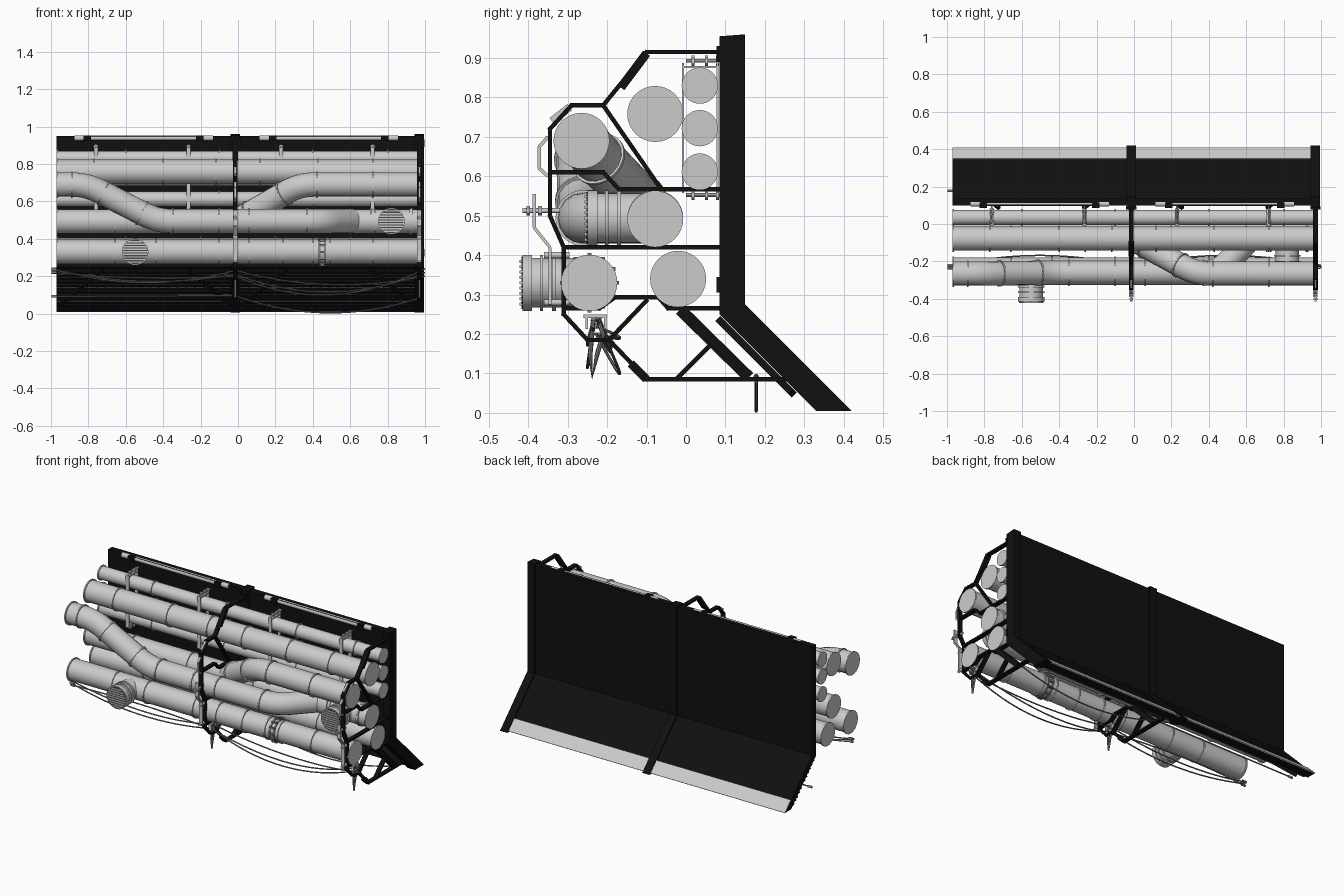
import bpy, bmesh, math
from mathutils import Vector, Matrix

if "Cube" in bpy.data.objects:
    bpy.data.objects.remove(bpy.data.objects["Cube"])

V = Vector


def material(name, v):
    m = bpy.data.materials.new(name)
    m.diffuse_color = (v, v, v, 1)
    m.use_nodes = True
    m.node_tree.nodes["Principled BSDF"].inputs["Base Color"].default_value = m.diffuse_color
    return m


BLACK = material("black_paint", 0.005)
DARK = material("dark_grating", 0.06)
MID = material("cable_grey", 0.22)


def finish(name, bm, mat=None):
    me = bpy.data.meshes.new(name)
    bmesh.ops.recalc_face_normals(bm, faces=bm.faces[:])
    bm.to_mesh(me)
    bm.free()
    ob = bpy.data.objects.new(name, me)
    bpy.context.collection.objects.link(ob)
    if mat:
        me.materials.append(mat)
    return ob


def axes(p, q):
    p, q = V(p), V(q)
    z = (q - p).normalized()
    ref = V((1, 0, 0)) if abs(z.x) < 0.95 else V((0, 1, 0))
    x = (ref - z * ref.dot(z)).normalized()
    m = Matrix((x, z.cross(x), z)).transposed().to_4x4()
    return Matrix.Translation((p + q) / 2) @ m, (q - p).length


def beam(bm, p, q, wide, thick):
    m, l = axes(p, q)
    bmesh.ops.create_cube(bm, size=1, matrix=m @ Matrix.Diagonal((wide, thick, l, 1)))


def box(bm, c, s):
    bmesh.ops.create_cube(bm, size=1, matrix=Matrix.Translation(c) @ Matrix.Diagonal((*s, 1)))


def cyl(bm, p, q, r, n=32):
    m, l = axes(p, q)
    bmesh.ops.create_cone(bm, cap_ends=True, segments=n, radius1=r, radius2=r, depth=l, matrix=m)


def prism(bm, prof, x0, x1):
    a = [bm.verts.new((x0, y, z)) for y, z in prof]
    b = [bm.verts.new((x1, y, z)) for y, z in prof]
    bm.faces.new(a)
    bm.faces.new(b[::-1])
    for i in range(len(a)):
        j = (i + 1) % len(a)
        bm.faces.new((a[i], a[j], b[j], b[i]))


def rounded(pts, cut, n=7):
    # replace each inner corner with a smooth bend
    pts = [V(p) for p in pts]
    out = [pts[0]]
    for a, b, c in zip(pts, pts[1:], pts[2:]):
        s, e = b + (a - b).normalized() * cut, b + (c - b).normalized() * cut
        out += [s * (1 - t) ** 2 + b * 2 * t * (1 - t) + e * t * t for t in [i / n for i in range(n + 1)]]
    return out + [pts[-1]]


def tube(name, pts, r, mat=None, res=6):
    cu = bpy.data.curves.new(name, 'CURVE')
    cu.dimensions = '3D'
    cu.bevel_depth, cu.bevel_resolution, cu.use_fill_caps = r, res, True
    sp = cu.splines.new('POLY')
    sp.points.add(len(pts) - 1)
    for k, p in zip(sp.points, pts):
        k.co = (*p, 1)
    ob = bpy.data.objects.new(name, cu)
    bpy.context.collection.objects.link(ob)
    if mat:
        cu.materials.append(mat)
    bpy.ops.object.select_all(action='DESELECT')
    ob.select_set(True)
    bpy.context.view_layer.objects.active = ob
    bpy.ops.object.convert(target='MESH')


FRAMES = (-0.015, 0.97)
X0, X1 = -0.97, 0.985

# back wall with sloped skirt
bm = bmesh.new()
prism(bm, [(0.1, 0.95), (0.14, 0.95), (0.14, 0.27), (0.4, 0.01), (0.345, 0.01), (0.1, 0.25)], X0, 0.96)
finish("back_wall", bm, BLACK)
bm = bmesh.new()
prism(bm, [(0.345, 0.067), (0.349, 0.071), (0.408, 0.012), (0.404, 0.008)], X0, 0.945)
finish("skirt_edge_strip", bm)

# skirt grating on the inner slope
bm = bmesh.new()
for i in range(12):
    z = 0.03 + i * 0.018
    box(bm, (-0.005, 0.347 - z, z), (1.93, 0.012, 0.006))
for i in range(40):
    x = X0 + 0.02 + i * 0.048
    beam(bm, (x, 0.322, 0.025), (x, 0.107, 0.24), 0.005, 0.01)
finish("skirt_grating", bm, DARK)

# diagonal skirt braces
bm = bmesh.new()
for a, b in ((-0.95, -0.72), (-0.04, -0.27), (0.02, 0.26), (0.94, 0.71)):
    beam(bm, (a, 0.27, 0.05), (b, 0.085, 0.235), 0.018, 0.018)
finish("skirt_braces", bm, BLACK)

# posts and pipe-carrying frames
OUTER = [(0.09, 0.915), (-0.1, 0.915), (-0.21, 0.78), (-0.29, 0.78), (-0.345, 0.72), (-0.345, 0.5),
         (-0.31, 0.42), (-0.31, 0.25), (-0.25, 0.185), (-0.195, 0.185), (-0.1, 0.085), (0.28, 0.085)]
INNER = [[(-0.21, 0.78), (-0.065, 0.57)],
         [(-0.345, 0.61), (-0.21, 0.61), (-0.17, 0.567), (0.09, 0.567)],
         [(-0.31, 0.42), (0.09, 0.42)],
         [(-0.195, 0.185), (-0.1, 0.285)],
         [(-0.31, 0.265), (-0.22, 0.265), (-0.18, 0.293), (-0.07, 0.293), (-0.045, 0.265), (0.09, 0.265)],
         [(-0.02, 0.09), (0.07, 0.18)]]
for i, fx in enumerate(FRAMES):
    bm = bmesh.new()
    prism(bm, [(0.085, 0.955), (0.15, 0.96), (0.15, 0.275), (0.42, 0.005), (0.33, 0.005), (0.085, 0.25)],
          fx - 0.025, fx + 0.025)
    for z in (0.91, 0.325):
        box(bm, (fx, 0.085, z), (0.055, 0.015, 0.04))
    finish(f"post_{i}", bm, BLACK)
    bm = bmesh.new()
    for line in [OUTER] + INNER:
        for a, b in zip(line, line[1:]):
            d = (V(b) - V(a)).normalized() * 0.004
            a, b = V(a) - d, V(b) + d
            beam(bm, (fx, *a), (fx, *b), 0.026, 0.011)
    for a, b, t in (((-0.1, 0.912), (-0.165, 0.825), 0.022), ((-0.14, 0.125), (-0.1, 0.085), 0.022),
                    ((-0.015, 0.262), (0.16, 0.09), 0.03)):
        beam(bm, (fx, *a), (fx, *b), 0.028, t)
    finish(f"pipe_frame_{i}", bm, BLACK)

    # front lever bracket, slotted handle and cable hook
    bm = bmesh.new()
    lev = [(-0.385, 0.555), (-0.385, 0.47), (-0.345, 0.42), (-0.345, 0.275)]
    for a, b in zip(lev, lev[1:]):
        beam(bm, (fx, *a), (fx, *b), 0.024, 0.008)
    cyl(bm, (fx, -0.415, 0.513), (fx, -0.32, 0.513), 0.006, 12)
    for y in (-0.4, -0.37):
        cyl(bm, (fx, y - 0.005, 0.513), (fx, y + 0.005, 0.513), 0.012, 6)
    for z in (0.4, 0.28):
        cyl(bm, (fx, -0.36, z), (fx, -0.295, z), 0.008, 12)
    slot = [(-0.35, 0.7), (-0.372, 0.675), (-0.372, 0.62), (-0.35, 0.6)]
    for a, b in zip(slot, slot[1:]):
        beam(bm, (fx, *a), (fx, *b), 0.012, 0.009)
    beam(bm, (fx, -0.34, 0.74), (fx, -0.295, 0.775), 0.012, 0.02)
    box(bm, (fx, -0.23, 0.245), (0.02, 0.06, 0.008))
    for y in (-0.252, -0.205):
        box(bm, (fx, y, 0.23), (0.02, 0.006, 0.035))
    finish(f"frame_bracket_{i}", bm)
    hook = [(-0.225, 0.24), (-0.21, 0.2), (-0.225, 0.15), (-0.238, 0.09), (-0.243, 0.15), (-0.235, 0.235)]
    tube(f"cable_hook_{i}", [(fx, y, z) for y, z in hook], 0.006, MID, 2)

# straight pipes: name, y, z, radius, flange positions
STRAIGHT = [("upper_pipe", -0.078, 0.758, 0.065, (-0.77, -0.4, -0.12, 0.12, 0.43, 0.72)),
            ("rear_middle_pipe", -0.078, 0.492, 0.065, (-0.66, -0.26, 0.2, 0.6, 0.73, 0.92)),
            ("front_lower_pipe", -0.245, 0.33, 0.065, (-0.66, -0.44, -0.1, 0.06, 0.24, 0.4, 0.49, 0.72)),
            ("rear_lower_pipe", -0.02, 0.34, 0.065, (-0.6, -0.2, 0.2, 0.6)),
            ("small_pipe_top", 0.035, 0.83, 0.04, (-0.6, -0.1, 0.4, 0.8)),
            ("small_pipe_mid", 0.035, 0.722, 0.04, (-0.6, -0.1, 0.4, 0.8)),
            ("small_pipe_low", 0.035, 0.612, 0.04, (-0.6, -0.1, 0.4, 0.8))]
for name, y, z, r, rings in STRAIGHT:
    bm = bmesh.new()
    cyl(bm, (X0, y, z), (X1, y, z), r)
    for x in (X0 + 0.004, *rings, X1 - 0.004):
        cyl(bm, (x - 0.004, y, z), (x + 0.004, y, z), r + 0.006)
    finish(name, bm)

# bent pipes
LEFT = [(X0, -0.265, 0.69), (-0.81, -0.265, 0.69), (-0.43, -0.26, 0.494), (0.45, -0.26, 0.494), (0.62, -0.078, 0.494)]
RIGHT = [(X1, -0.265, 0.69), (0.33, -0.265, 0.69), (-0.01, -0.078, 0.494)]
tube("front_bent_pipe", rounded(LEFT, 0.08), 0.065)
tube("upper_branch_pipe", rounded(RIGHT, 0.08), 0.065)
bm = bmesh.new()
for x, y, z in ((X0 + 0.004, -0.265, 0.69), (-0.89, -0.265, 0.69), (-0.35, -0.26, 0.494), (-0.1, -0.26, 0.494),
                (0.06, -0.26, 0.494), (0.37, -0.26, 0.494), (0.42, -0.265, 0.69), (0.72, -0.265, 0.69),
                (X1 - 0.004, -0.265, 0.69)):
    cyl(bm, (x - 0.004, y, z), (x + 0.004, y, z), 0.071)
for path in (LEFT, RIGHT):
    a, b = V(path[1]), V(path[2])
    for t in (0.24, 0.78):
        p, d = a.lerp(b, t), (b - a).normalized() * 0.004
        cyl(bm, p - d, p + d, 0.071)
finish("bent_pipe_flanges", bm)

# clamp coupling on the lower pipe
bm = bmesh.new()
for x in (0.435, 0.465):
    cyl(bm, (x - 0.006, -0.245, 0.33), (x + 0.006, -0.245, 0.33), 0.07)
for k in range(12):
    a = k * math.tau / 12
    box(bm, (0.45, -0.245 + 0.07 * math.cos(a), 0.33 + 0.07 * math.sin(a)), (0.035, 0.01, 0.01))
finish("pipe_coupling", bm, MID)

# tee branches with slatted vent caps
for i, (x, z, y0, y1) in enumerate(((-0.55, 0.33, -0.245, -0.415), (0.82, 0.494, -0.078, -0.25))):
    bm = bmesh.new()
    cyl(bm, (x, y0, z), (x, y1, z), 0.063)
    for a, b in ((0.0, 0.025), (0.045, 0.053), (0.075, 0.085)):
        cyl(bm, (x, y1 + a, z), (x, y1 + b, z), 0.071)
    for s in (-0.11, 0.11):
        cyl(bm, (x + s - 0.004, y0, z), (x + s + 0.004, y0, z), 0.071)
    for k in range(-4, 5):
        h = k * 0.0135
        box(bm, (x, y1 - 0.003, z + h), (2 * math.sqrt(0.066 ** 2 - h * h), 0.008, 0.007))
    finish(f"vent_branch_{i}", bm)
    bm = bmesh.new()
    cyl(bm, (x, y1 - 0.002, z), (x, y1, z), 0.066)
    finish(f"vent_shadow_{i}", bm, DARK)

# clamps holding the three small pipes
bm = bmesh.new()
for x in (-0.76, -0.265, 0.23, 0.72):
    for y in (-0.008, 0.08):
        box(bm, (x, y, 0.722), (0.022, 0.005, 0.33))
    for z in (0.893, 0.553):
        cyl(bm, (x, 0.0, z), (x, 0.1, z), 0.005, 10)
        for y in (0.018, 0.052, 0.08):
            cyl(bm, (x, y - 0.004, z), (x, y + 0.004, z), 0.013, 6)
        box(bm, (x, 0.035, z - math.copysign(0.016, z - 0.7)), (0.022, 0.09, 0.006))
finish("small_pipe_clamps", bm)

# lamp tubes along the top of the wall
bm = bmesh.new()
for c in (-0.505, 0.485):
    cyl(bm, (c - 0.28, 0.108, 0.938), (c + 0.28, 0.108, 0.938), 0.013, 16)
    for s in (-1, 1):
        cyl(bm, (c + s * 0.315, 0.108, 0.938), (c + s * 0.37, 0.108, 0.938), 0.015, 16)
finish("lamp_tubes", bm)
bm = bmesh.new()
for c in (-0.505, 0.485):
    for s in (-1, 1):
        box(bm, (c + s * 0.3, 0.1, 0.938), (0.04, 0.03, 0.03))
finish("lamp_holders", bm, BLACK)


# hanging cables: y, wall heights at the three supports, sag of each span
def cable(name, y, h, sag, drift, x_end=1.0):
    xs = (-0.99, -0.015, x_end)
    pts = []
    for k in range(2):
        for j in range(16 + k):
            t = j / 16
            s = 4 * t * (1 - t)
            pts.append((xs[k] + (xs[k + 1] - xs[k]) * t, y + drift * s, h[k] + (h[k + 1] - h[k]) * t - sag[k] * s))
    tube(name, pts, 0.004, MID, 2)
    bm = bmesh.new()
    cyl(bm, (-0.998, y, h[0]), (-0.97, y, h[0]), 0.007, 12)
    finish(name + "_plug", bm, MID)


cable("cable_a", -0.235, (0.235, 0.21, 0.22), (0.05, 0.1), -0.015)
cable("cable_b", -0.22, (0.24, 0.23, 0.2), (0.07, 0.06), 0.03)
cable("cable_c", -0.228, (0.22, 0.2, 0.24), (0.02, 0.12), 0.06)
cable("cable_d", 0.178, (0.092, 0.095, 0.08), (0.0, 0.083), 0.0, 0.96)

bpy.ops.object.select_all(action='SELECT')
bpy.context.view_layer.objects.active = bpy.context.scene.objects[0]
bpy.ops.object.shade_smooth_by_angle(angle=math.radians(35))
